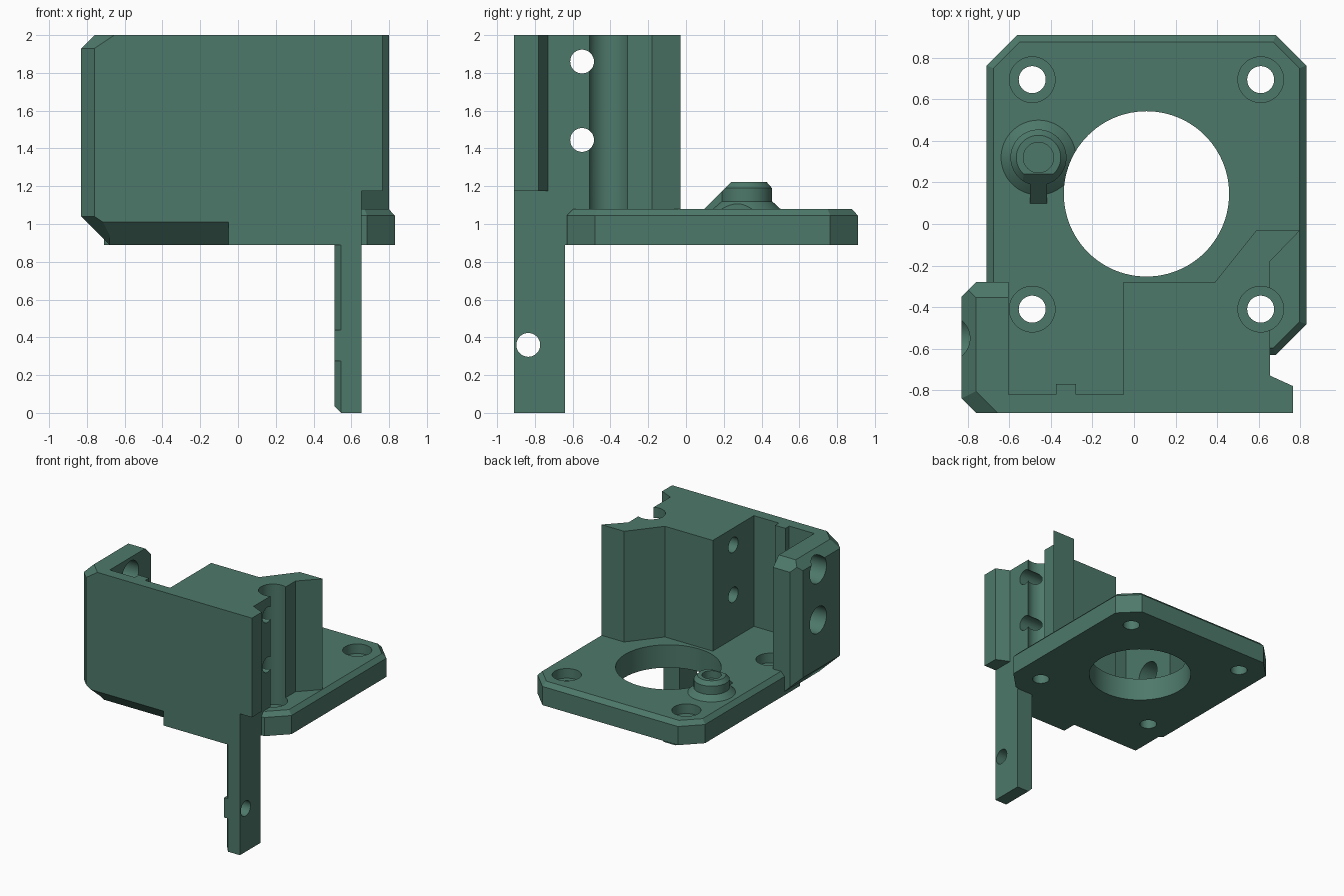
import bpy, bmesh, math
from mathutils import Vector

if "Cube" in bpy.data.objects:
    bpy.data.objects.remove(bpy.data.objects["Cube"])

green = bpy.data.materials.new("dark_green")
green.diffuse_color = (0.075, 0.19, 0.145, 1)
green.use_nodes = True
green.node_tree.nodes["Principled BSDF"].inputs["Base Color"].default_value = green.diffuse_color


def finish(bm, name):
    bmesh.ops.recalc_face_normals(bm, faces=bm.faces[:])
    me = bpy.data.meshes.new(name)
    bm.to_mesh(me)
    bm.free()
    me.materials.append(green)
    ob = bpy.data.objects.new(name, me)
    bpy.context.collection.objects.link(ob)
    return ob


def loft(name, rings, planes=()):
    """Stack equal-length rings of 3D points; trim by (point, outward normal) planes."""
    bm = bmesh.new()
    vs = [[bm.verts.new(p) for p in r] for r in rings]
    n = len(rings[0])
    bm.faces.new(vs[0])
    bm.faces.new(vs[-1])
    for a, b in zip(vs, vs[1:]):
        for i in range(n):
            j = (i + 1) % n
            bm.faces.new((a[i], a[j], b[j], b[i]))
    for co, no in planes:
        bmesh.ops.bisect_plane(bm, geom=bm.verts[:] + bm.edges[:] + bm.faces[:],
                               plane_co=co, plane_no=Vector(no).normalized(), clear_outer=True)
        bmesh.ops.holes_fill(bm, edges=[e for e in bm.edges if e.is_boundary], sides=0)
    return finish(bm, name)


def prism(name, outline, z0, z1, planes=()):
    return loft(name, [[(x, y, z) for x, y in outline] for z in (z0, z1)], planes)


def box(name, x0, x1, y0, y1, z0, z1, planes=()):
    return prism(name, [(x0, y0), (x1, y0), (x1, y1), (x0, y1)], z0, z1, planes)


def turned(name, x, y, profile, planes=(), n=64):
    """Vertical round part from (radius, height) pairs."""
    return loft(name, [[(x + r * math.cos(2 * math.pi * i / n), y + r * math.sin(2 * math.pi * i / n), z)
                        for i in range(n)] for r, z in profile], planes)


def bore_x(name, x0, x1, y, z, r, n=48):
    """Round cutter along x."""
    return loft(name, [[(x, y + r * math.cos(2 * math.pi * i / n), z + r * math.sin(2 * math.pi * i / n))
                        for i in range(n)] for x in (x0, x1)])


def combine(target, tools, op):
    for t in tools:
        m = target.modifiers.new("b", 'BOOLEAN')
        m.operation, m.solver, m.object = op, 'EXACT', t
        bpy.context.view_layer.objects.active = target
        bpy.ops.object.modifier_apply(modifier="b")
        bpy.data.objects.remove(t)


# motor plate with chamfered corners and a bevelled upper rim
def plate_ring(d, z):
    x0, x1, y0, y1, c = -0.71 + d, 0.83 - d, -0.63 + d, 0.91 - d, 0.147 - 0.6 * d
    return [(x, y, z) for x, y in (
        (x0 + c, y0), (x1 - c, y0), (x1, y0 + c), (x1, y1 - c),
        (x1 - c, y1), (x0 + c, y1), (x0, y1 - c), (x0, y0 + c))]


body = loft("motor_bracket", [plate_ring(0, 0.89), plate_ring(0, 1.045), plate_ring(0.033, 1.08)])

front_under = ((0, -0.91, 1.01), (0, -1, -1))
parts = [
    # clamp tower
    prism("tower", [(-0.05, -0.91), (0.655, -0.91), (0.655, -0.18), (0.80, -0.03),
                    (0.59, -0.03), (0.39, -0.28), (-0.05, -0.28)], 0.89, 2),
    # pocket floor and front wall
    box("pocket_floor", -0.68, -0.04, -0.91, -0.28, 0.89, 1.08, [front_under]),
    box("front_wall", -0.62, -0.04, -0.91, -0.82, 1.01, 2),
    box("wall_rib", -0.375, -0.28, -0.85, -0.77, 1.05, 2),
    # side lug with bevelled edges
    prism("side_lug", [(-0.605, -0.28), (-0.76, -0.28), (-0.83, -0.35), (-0.83, -0.84),
                       (-0.76, -0.91), (-0.605, -0.91)], 0.89, 2,
          [((-0.83, 0, 1.93), (-1, 0, 1)), ((0, -0.28, 1.925), (0, 1, 1)),
           ((-0.83, -0.84, 1.93), (-1, -1, 1.5)), ((-0.83, 0, 1.04), (-1, 0, -1)),
           ((-0.83, -0.84, 1.04), (-1, -1, -1.5)), front_under]),
    # flange on the right end of the wall
    prism("wall_flange", [(0.60, -0.91), (0.765, -0.91), (0.765, -0.78), (0.655, -0.73), (0.60, -0.73)],
          1.175, 2),
    # hanging leg with bevelled front and bottom edges, and a pad round its hole
    box("leg", 0.51, 0.655, -0.91, -0.64, 0, 0.95,
        [((0.545, -0.91, 0), (-1, -1, 0)), ((0.545, 0, 0), (-1, 0, -1))]),
    box("leg_pad", 0.51, 0.60, -0.91, -0.80, 0.275, 0.44),
    # tensioner peg and its sloped web
    turned("peg", -0.46, 0.32, [(0.18, 1.07), (0.18, 1.08), (0.145, 1.112), (0.135, 1.12),
                                (0.135, 1.19), (0.107, 1.222)], [((0, 0.24, 1.222), (0, -1, 1))]),
    box("peg_web", -0.50, -0.42, 0.05, 0.30, 1.07, 1.222, [((0, 0.24, 1.222), (0, -1, 1))]),
]
combine(body, parts, 'UNION')

# bores: motor opening, counterbored screw holes, peg recess, cross holes
cuts = [turned("motor_opening", 0.06, 0.145, [(0.398, 0.8), (0.398, 1.3)], n=96),
        turned("peg_recess", -0.46, 0.32, [(0.073, 1.16), (0.073, 1.3)])]
for x in (-0.49, 0.61):
    for y in (-0.41, 0.695):
        cuts.append(turned("screw_hole", x, y, [(0.065, 0.8), (0.065, 1.2)], n=48))
        cuts.append(turned("screw_head", x, y, [(0.11, 1.0), (0.11, 2.2)], n=48))
for z in (1.86, 1.445):
    cuts.append(bore_x("cross_hole", -0.2, 0.9, -0.55, z, 0.063))
    cuts.append(bore_x("lug_hole", -0.9, -0.55, -0.55, z, 0.11))
cuts.append(bore_x("leg_hole", 0.4, 0.8, -0.835, 0.36, 0.063))
combine(body, cuts, 'DIFFERENCE')

bpy.context.view_layer.objects.active = body
body.select_set(True)
bpy.ops.object.shade_smooth_by_angle(angle=math.radians(25))
